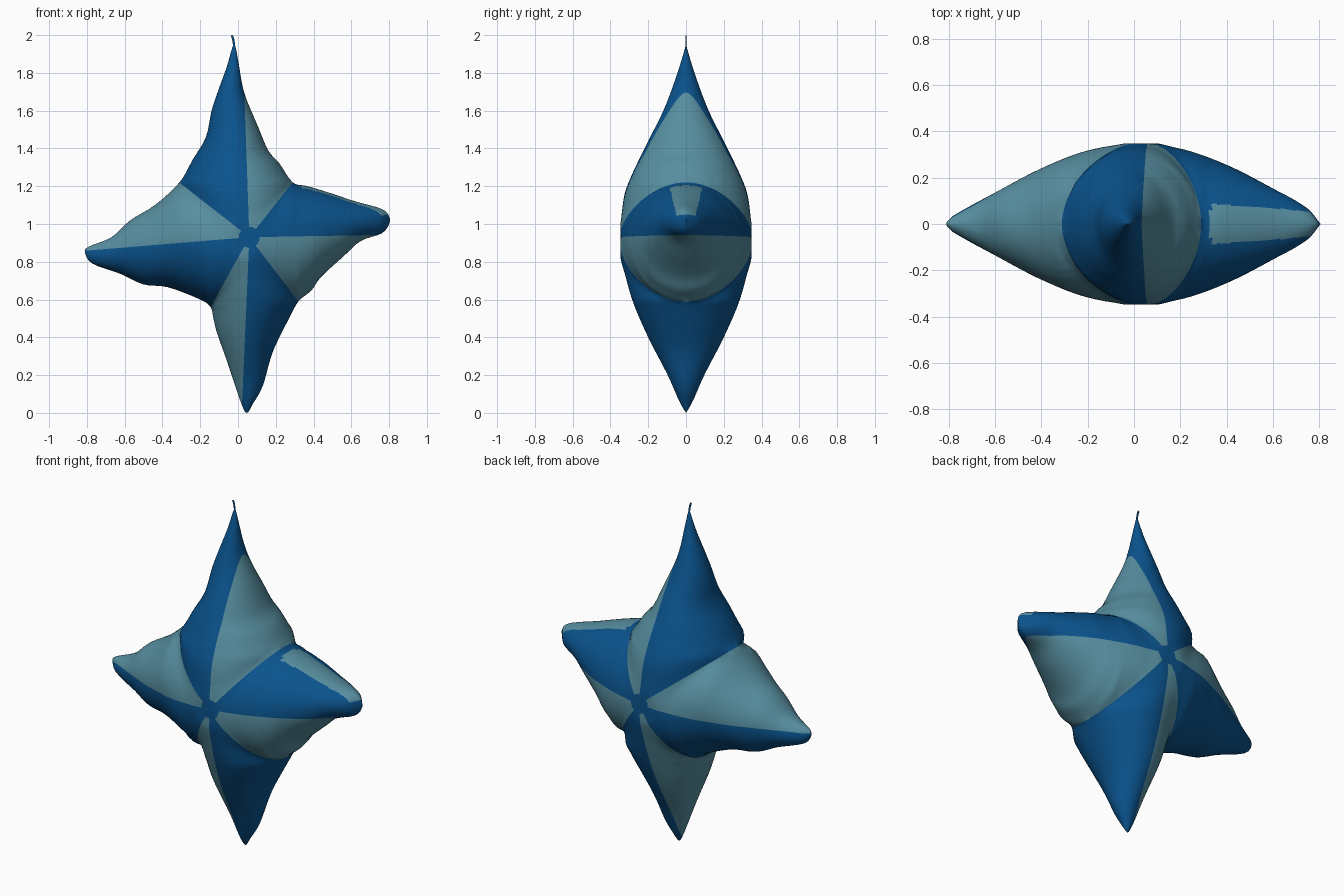
import bpy, bmesh, math

if "Cube" in bpy.data.objects:
    bpy.data.objects.remove(bpy.data.objects["Cube"])

PX, PZ, CAP = 0.06, 0.93, 0.055        # pole where the panels meet, radius of its cap
ROWS = 56                              # rows from the cap to the rim

# Star outline in the xz plane, clockwise from the top point
OUTLINE = [(-.022, 1.95), (0, 1.87), (.02, 1.75), (.045, 1.66), (.10, 1.53), (.16, 1.39),
           (.22, 1.32), (.29, 1.22), (.37, 1.2), (.5, 1.16), (.62, 1.12), (.76, 1.08),
           (.80, 1.04), (.80, 1.0), (.76, .95), (.65, .91), (.56, .83), (.44, .72),
           (.39, .65), (.32, .59), (.27, .5), (.2, .36), (.17, .28), (.13, .14), (.08, .05),
           (.045, 0), (.01, .07), (-.05, .25), (-.11, .42), (-.13, .5), (-.145, .56),
           (-.2, .6), (-.37, .665), (-.5, .68), (-.62, .735), (-.77, .79), (-.81, .85),
           (-.79, .88), (-.67, .93), (-.57, 1.02), (-.44, 1.1), (-.31, 1.22), (-.24, 1.34),
           (-.17, 1.46), (-.14, 1.6), (-.10, 1.72), (-.06, 1.83)]
# Seam directions in degrees around the pole
SEAMS = [1, 51.6, 92, 142, 184.7, 241, 267.5, 307.4]
# Half thickness along the upright and the sideways arms
THICK_Z = [(0, 0), (.05, .03), (.2, .097), (.4, .2), (.6, .285), (.8, .335), (.95, .345),
           (1.1, .335), (1.2, .312), (1.4, .22), (1.6, .12), (1.8, .045), (1.95, 0)]
THICK_X = [(-.815, 0), (-.78, .035), (-.6, .135), (-.4, .24), (-.2, .317), (0, .345),
           (.2, .325), (.4, .255), (.6, .153), (.75, .066), (.805, 0)]


def material(name, rgb):
    m = bpy.data.materials.new(name)
    m.diffuse_color = (*rgb, 1)
    m.use_nodes = True
    m.node_tree.nodes["Principled BSDF"].inputs["Base Color"].default_value = m.diffuse_color
    return m


def spline(a, b, c, d, t):
    return 0.5 * (2*b + (c - a)*t + (2*a - 5*b + 4*c - d)*t*t + (3*b - a - 3*c + d)*t**3)


def lookup(table, v, smooth=False):
    """Value of a sorted table at v, clamped at the ends."""
    if v <= table[0][0]:
        return table[0][1]
    for i in range(len(table) - 1):
        (v0, y0), (v1, y1) = table[i], table[i + 1]
        if v <= v1:
            d = v1 - v0
            t = (v - v0) / d if d > 1e-9 else 0
            if not smooth:
                return y0 + (y1 - y0) * t
            p, q = table[max(i - 1, 0)], table[min(i + 2, len(table) - 1)]
            m0, m1 = (y1 - p[1]) / (v1 - p[0]) * d, (q[1] - y0) / (q[0] - v0) * d
            return ((2*t**3 - 3*t*t + 1) * y0 + (t**3 - 2*t*t + t) * m0
                    + (3*t*t - 2*t**3) * y1 + (t**3 - t*t) * m1)
    return table[-1][1]


blue = material("deep blue", (.003, .086, .265))
teal = material("pale teal", (.095, .27, .35))

# Smoothed outline
n = len(OUTLINE)
dense = []
for i in range(n):
    q = [OUTLINE[(i + j) % n] for j in (-1, 0, 1, 2)]
    dense += [tuple(spline(*[p[k] for p in q], s / 4) for k in (0, 1)) for s in range(4)]


def edge(spans, key):
    """Outline stretches joined across the core, as a table over z (key 1) or x (key 0)."""
    pts = [dense[i % len(dense)] for a, b in spans for i in range(4*a, 4*b + 1)]
    return sorted((p[key], p[1 - key]) for p in pts)


left, right = edge([(25, 30), (41, 47)], 1), edge([(0, 7), (19, 25)], 1)
upper, lower = edge([(36, 41), (7, 12)], 0), edge([(13, 19), (30, 36)], 0)


def spindle(along, across, lo, hi, thick):
    """Elliptical cross-section of one pair of arms."""
    a, b = lookup(lo, along), lookup(hi, along)
    if not a < across < b:
        return 0
    e = (2 * across - a - b) / (b - a)
    return max(lookup(thick, along, True), 0) * math.sqrt(1 - e*e)


def half_thickness(x, z):
    v = spindle(z, x, left, right, THICK_Z)
    h = spindle(x, z, lower, upper, THICK_X)
    top = max(v, h)
    k = 0.12 * top + 1e-9                       # soft blend between the two pairs
    return min(top + max(k - abs(v - h), 0)**2 / (4 * k), .347)


# Columns as (angle, radius), with columns exactly on the seams
polar = sorted((math.degrees(math.atan2(z - PZ, x - PX)) % 360, math.hypot(x - PX, z - PZ))
               for x, z in dense)
ring = [(polar[-1][0] - 360, polar[-1][1])] + polar + [(polar[0][0] + 360, polar[0][1])]
polar = sorted(polar + [(a, lookup(ring, a)) for a in SEAMS])

# Puffed star body: front and back sheets share the rim
bm = bmesh.new()
peak = half_thickness(PX, PZ)
front, back = bm.verts.new((PX, -peak, PZ)), bm.verts.new((PX, peak, PZ))
columns = []
for ang, R in polar:
    c, s = math.cos(math.radians(ang)), math.sin(math.radians(ang))
    near, far = [front], [back]
    for j in range(ROWS + 1):
        r = CAP + (R - CAP) * math.sin(math.pi / 2 * j / ROWS)
        x, z = PX + r*c, PZ + r*s
        y = half_thickness(x, z) if j < ROWS else 0
        near.append(bm.verts.new((x, -y, z)))
        if j < ROWS:
            far.append(bm.verts.new((x, y, z)))
    columns.append(near + far[::-1])


def is_blue(ang, p):
    if math.hypot(p.x - PX, p.z - PZ) < CAP * .98:       # caps where the panels meet
        return True
    if 9 < ang < 51.6 and p.x > .33 and abs(p.y) < .115 - .08 * p.x:
        return False                                     # pale strip on top of the right arm
    return sum(a <= ang for a in SEAMS) % 2 == 1         # alternating panels


m = len(columns)
for i in range(m):
    A, B = columns[i], columns[(i + 1) % m]
    a0, a1 = polar[i][0], polar[(i + 1) % m][0]
    mid = (a0 + (a1 if a1 > a0 else a1 + 360)) / 2 % 360
    for j in range(len(A) - 1):
        f = bm.faces.new(list(dict.fromkeys((A[j], B[j], B[j + 1], A[j + 1]))))
        f.smooth = True
        f.material_index = 0 if is_blue(mid, f.calc_center_median()) else 1
bmesh.ops.recalc_face_normals(bm, faces=bm.faces[:])
mesh = bpy.data.meshes.new("star_cushion")
bm.to_mesh(mesh)
bm.free()
mesh.materials.append(blue)
mesh.materials.append(teal)
bpy.context.collection.objects.link(bpy.data.objects.new("star_cushion", mesh))

# Thin flat hanging thread at the top
curve = bpy.data.curves.new("top_thread", 'CURVE')
curve.dimensions = '3D'
curve.bevel_depth = 0.006
curve.bevel_resolution = 2
curve.use_fill_caps = True
sp = curve.splines.new('POLY')
path = [(-.020, 1.90), (-.021, 1.95), (-.025, 1.975), (-.032, 1.998)]
sp.points.add(len(path) - 1)
for pt, (x, z) in zip(sp.points, path):
    pt.co = (x, 0, z, 1)
curve.materials.append(blue)
thread = bpy.data.objects.new("top_thread", curve)
thread.scale.y = 0.25
bpy.context.collection.objects.link(thread)
